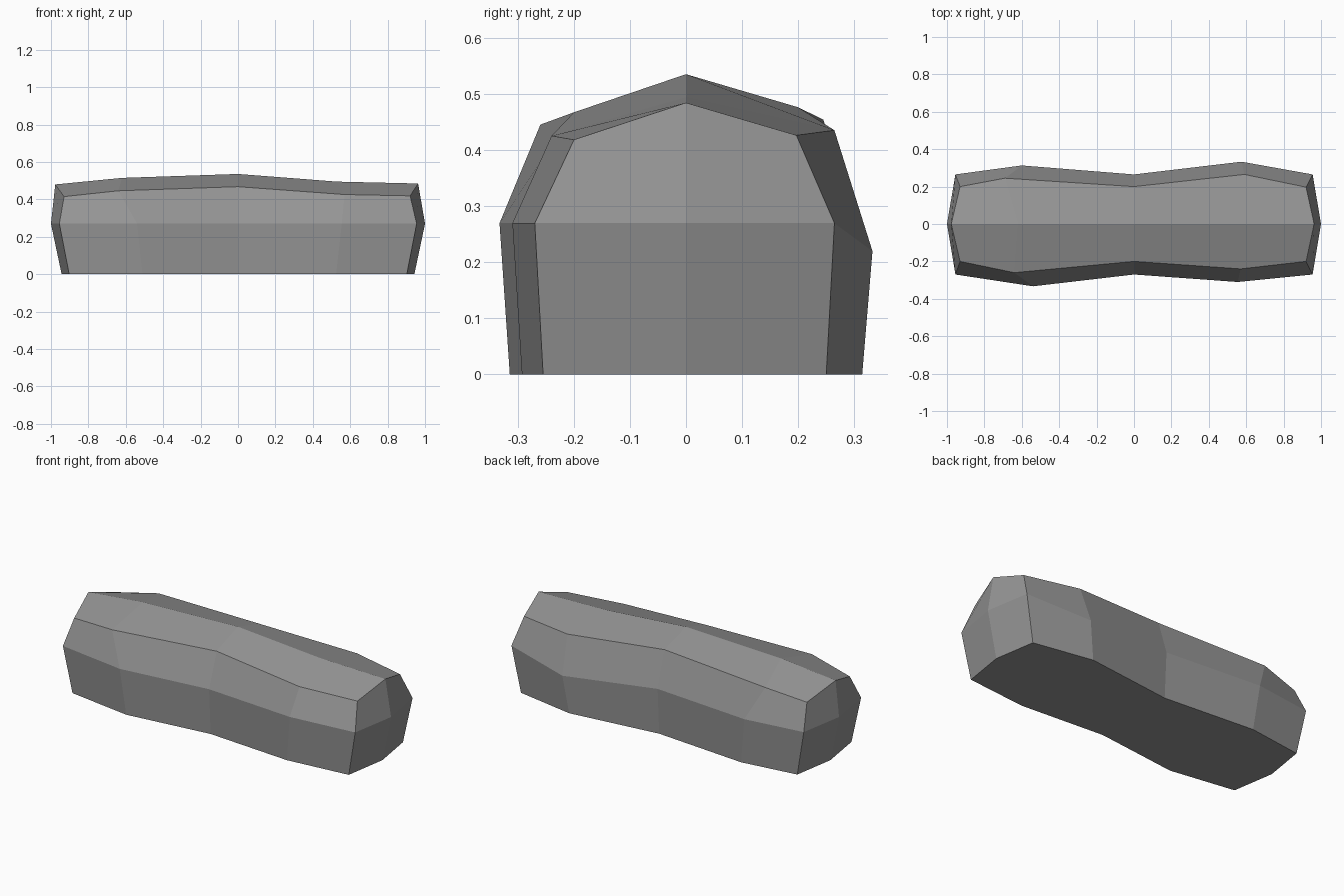
import bpy
import bmesh

if "Cube" in bpy.data.objects:
    bpy.data.objects.remove(bpy.data.objects["Cube"], do_unlink=True)

# One plain stone colour
stone = bpy.data.materials.new("stone_grey")
stone.use_nodes = True
colour = (0.3, 0.3, 0.3, 1)
stone.diffuse_color = colour
shader = next(n for n in stone.node_tree.nodes if n.type == "BSDF_PRINCIPLED")
shader.inputs["Base Color"].default_value = colour
shader.inputs["Roughness"].default_value = 0.9

# Lengthwise contour lines of the rock, each running from -x to +x
front_belly = [(-.955, -.27, .27), (-.54, -.333, .27), (0, -.27, .27),
               (.555, -.31, .27), (.955, -.27, .27)]
front_shoulder = [(-.93, -.2, .415), (-.64, -.26, .446), (0, -.2, .468),
                  (.57, -.24, .426), (.92, -.2, .419)]
crest = [(-.977, 0, .48), (-.62, 0, .515), (0, 0, .536),
         (.53, 0, .495), (.963, 0, .485)]
back_shoulder = [(-.93, .2, .415), (-.69, .245, .455), (0, .2, .477),
                 (.59, .265, .436), (.92, .197, .427)]
back_belly = [(-.955, .265, .27), (-.6, .313, .27), (0, .265, .27),
              (.575, .333, .22), (.955, .265, .27)]


def footprint(line):
    """Drop a belly line to the ground, drawn slightly inward."""
    return [(x * .945, y * .945, 0) for x, y, z in line]


bm = bmesh.new()
contours = [footprint(front_belly), front_belly, front_shoulder, crest,
            back_shoulder, back_belly, footprint(back_belly)]
rows = [[bm.verts.new(point) for point in line] for line in contours]

# Long sides and top
for lower, upper in zip(rows, rows[1:]):
    for i in range(len(lower) - 1):
        bm.faces.new((lower[i], lower[i + 1], upper[i + 1], upper[i]))

# Pointed end caps, each with four facets around a central nose
noses = []
for end, side in ((0, -1), (-1, 1)):
    nose = bm.verts.new((side, 0, .27))
    foot = bm.verts.new((side * .943, 0, 0))
    noses.append(foot)
    ring = [row[end] for row in rows]
    bm.faces.new((ring[0], foot, nose, ring[1]))
    bm.faces.new((ring[1], nose, ring[3], ring[2]))
    bm.faces.new((ring[3], nose, ring[5], ring[4]))
    bm.faces.new((nose, foot, ring[6], ring[5]))

# Flat underside
bm.faces.new(rows[0] + [noses[1]] + rows[-1][::-1] + [noses[0]])
bmesh.ops.recalc_face_normals(bm, faces=bm.faces[:])

mesh = bpy.data.meshes.new("rock")
bm.to_mesh(mesh)
bm.free()
mesh.materials.append(stone)
rock = bpy.data.objects.new("rock", mesh)
bpy.context.collection.objects.link(rock)
